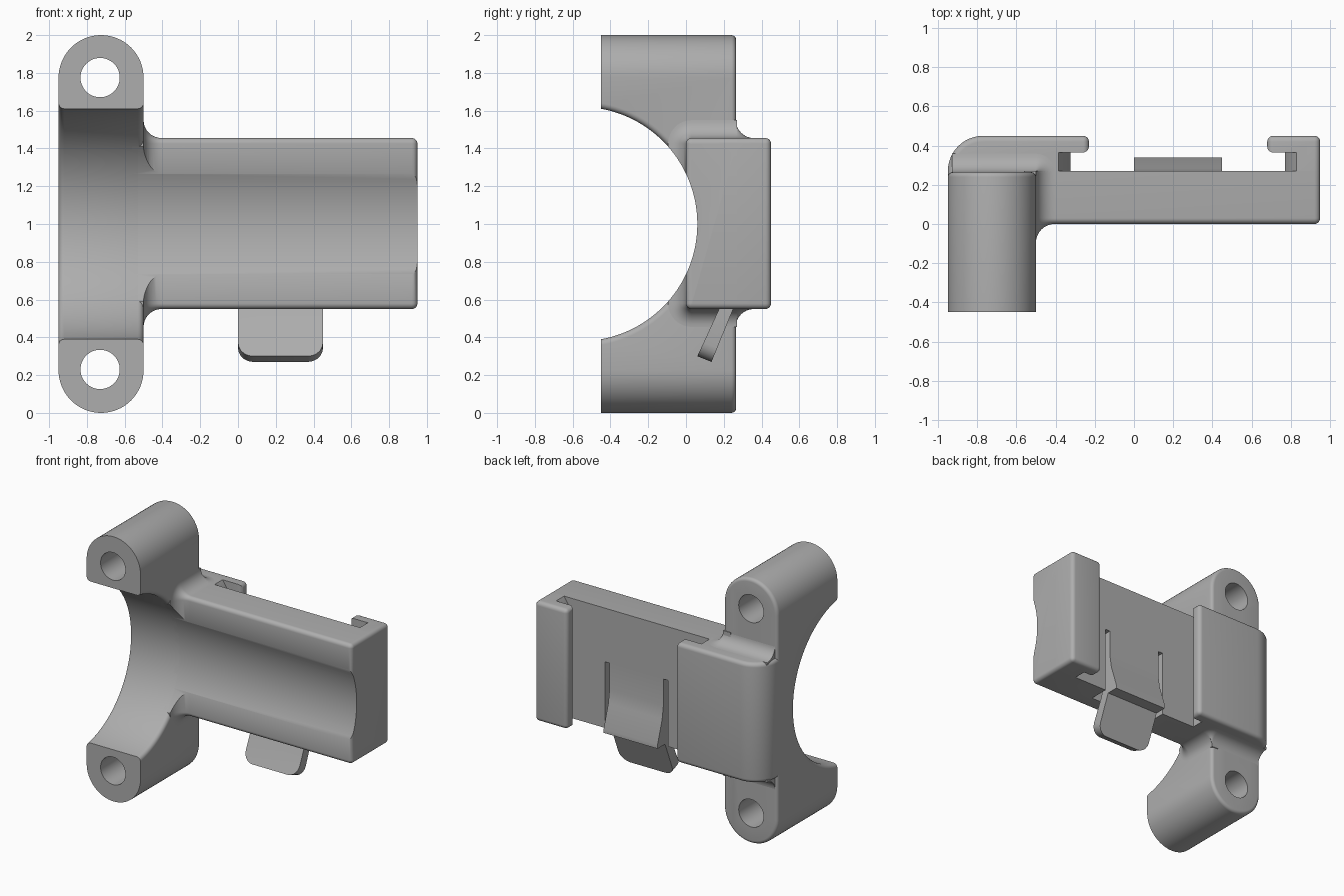
import bpy, bmesh
from math import sin, cos, pi, hypot

cube = bpy.data.objects.get("Cube")
if cube:
    bpy.data.objects.remove(cube, do_unlink=True)

grey = bpy.data.materials.new("plain grey")
grey.use_nodes = True
grey.diffuse_color = (0.42, 0.42, 0.42, 1)
grey.node_tree.nodes["Principled BSDF"].inputs["Base Color"].default_value = (0.42, 0.42, 0.42, 1)

LOW, HIGH, BACK = 0.55, 1.455, 0.27     # plate extents
SIDE_L, SIDE_R, INNER = -0.95, 0.95, -0.5
BORE_Y, BORE_R, FLARE, ROUND = -0.56, 0.62, 0.095, 0.03


def quarter(n):
    return [pi / 2 * i / n for i in range(n + 1)]


def loft(name, rings, bevel=None, width=ROUND):
    """Skin a list of equal rings, cap the ends, optionally round chosen edges."""
    bm = bmesh.new()
    loops = [[bm.verts.new(p) for p in ring] for ring in rings]
    n = len(loops[0])
    for a, b in zip(loops, loops[1:]):
        for i in range(n):
            j = (i + 1) % n
            bm.faces.new((a[i], a[j], b[j], b[i]))
    bm.faces.new(loops[0])
    bm.faces.new(loops[-1][::-1])
    bmesh.ops.remove_doubles(bm, verts=bm.verts, dist=1e-5)
    bmesh.ops.recalc_face_normals(bm, faces=bm.faces)
    if bevel:
        edges = [e for e in bm.edges if bevel(e, (e.verts[0].co + e.verts[1].co) / 2)]
        bmesh.ops.bevel(bm, geom=edges, offset=width, segments=5, profile=0.5,
                        affect='EDGES', clamp_overlap=True)
    mesh = bpy.data.meshes.new(name)
    bm.to_mesh(mesh)
    bm.free()
    mesh.materials.append(grey)
    obj = bpy.data.objects.new(name, mesh)
    bpy.context.collection.objects.link(obj)
    return obj


def prism(name, outline, axis, a, b, **kw):
    """Extrude a 2D outline along the given axis from a to b."""
    def put(p, t):
        q = list(p)
        q.insert(axis, t)
        return q
    return loft(name, [[put(p, t) for p in outline] for t in (a, b)], **kw)


def box(name, x, y, z, **kw):
    return prism(name, [(x[0], y[0]), (x[1], y[0]), (x[1], y[1]), (x[0], y[1])], 2, *z, **kw)


def circle(cx, cy, r, n):
    return [(cx + r * cos(2 * pi * i / n), cy + r * sin(2 * pi * i / n)) for i in range(n)]


def bore_ring(x, r):
    return [(x, p[0], p[1]) for p in circle(BORE_Y, 1, r, 128)]


def cut(obj, *cutters):
    for c in cutters:
        c.hide_render = True
        m = obj.modifiers.new("cut", 'BOOLEAN')
        m.object, m.operation, m.solver = c, 'DIFFERENCE', 'EXACT'
    bpy.context.view_layer.objects.active = obj
    for m in list(obj.modifiers):
        bpy.ops.object.modifier_apply(modifier=m.name)
    for c in cutters:
        bpy.data.objects.remove(c, do_unlink=True)


# Clamp block: upright stadium with rounded back edge
mid, rad = (SIDE_L + INNER) / 2, (INNER - SIDE_L) / 2
stadium = [(mid + rad * cos(pi * i / 32), 2 - rad + rad * sin(pi * i / 32)) for i in range(33)]
stadium += [(mid - rad * cos(pi * i / 32), rad - rad * sin(pi * i / 32)) for i in range(33)]
clamp = prism("clamp_block", stadium, 1, -0.45, 0.265,
              bevel=lambda e, m: m.y > 0.26, width=0.025)

# Bore with eased rims, and the two screw holes
rim = [(ROUND * (1 - sin(a)), ROUND * (1 - cos(a))) for a in quarter(5)][::-1]
profile = [(SIDE_L - 0.01, BORE_R + ROUND)]
profile += [(SIDE_L + d, BORE_R + e) for d, e in rim]
profile += [(INNER - d, BORE_R + e) for d, e in rim[::-1]]
profile += [(INNER + 0.01, BORE_R + ROUND)]
cut(clamp, loft("bore_cutter", [bore_ring(x, r) for x, r in profile]),
    *[prism("hole_cutter", circle(-0.73, z, 0.104, 48), 1, -1, 1) for z in (0.23, 1.775)])


# Plate: section grows into the clamp at one end and rounds off at the other
def plate_ring(x, d):
    r = max(0.004, ROUND + d)
    lo, hi = LOW - d, HIGH + d
    ring = [(x, BACK, lo), (x, BACK, hi)]
    ring += [(x, r - d - r * sin(a), hi - r + r * cos(a)) for a in quarter(8)]
    ring += [(x, r - d - r * cos(a), lo + r - r * sin(a)) for a in quarter(8)]
    return ring


stations = [(INNER - 0.06, FLARE)]
stations += [(INNER + FLARE * (1 - cos(a)), FLARE * (1 - sin(a))) for a in quarter(10)]
stations += [(SIDE_R - ROUND + ROUND * sin(a), -ROUND * (1 - cos(a))) for a in quarter(5)]
plate = loft("mounting_plate", [plate_ring(x, d) for x, d in stations])
cut(plate, loft("channel_cutter", [bore_ring(x, BORE_R) for x in (-0.7, 1.1)]),
    box("latch_pocket", (-0.04, 0.49), (0.12, 0.4), (LOW - 0.2, 1.05)))


# Fillets wrapping the back of the clamp, above and below the plate
def fillet_ring(x, y, ang, base, sign):
    sec = [(0, -0.02)] + [(FLARE * (1 - cos(a)), FLARE * (1 - sin(a))) for a in quarter(8)]
    sec += [(FLARE, -0.02)]
    return [(x + s * cos(ang), y + s * sin(ang), base + sign * h) for s, h in sec]


for name, base, sign in (("upper_fillet", HIGH, 1), ("lower_fillet", LOW, -1)):
    path = [(SIDE_L + 0.02, pi / 2)] + [(INNER, a) for a in quarter(8)[::-1]]
    loft(name, [fillet_ring(x, 0.264, a, base, sign) for x, a in path])

# Hooked rails on the back
LIP_Y, TOP_Y, BIG = 0.365, 0.45, 0.18


def rail(name, outer, neck, tip, corner):
    toward = 1 if tip > outer else -1

    def rounded(e, m):
        along = abs(e.verts[0].co.z - e.verts[1].co.z) > 0.1
        if along:
            return abs(m.x - tip) < 1e-3 or (len(corner) == 1 and m.y > 0.44)
        return m.y > 0.4 or abs(m.x - tip) < 1e-3 or (
            m.y > 0.25 and (m.x - outer) * toward < BIG and m.y != LIP_Y and
            abs(m.x - neck) > 1e-3) or abs(m.x - outer) < 1e-3
    outline = corner + [(tip, TOP_Y), (tip, LIP_Y), (neck, LIP_Y), (neck, 0.24), (outer, 0.24)]
    obj = prism(name, outline, 2, LOW, HIGH, bevel=rounded)
    # widened entry at the top of the groove
    wide = neck - 0.06 * toward
    cut(obj, prism("entry_cutter", [(neck + 0.02 * toward, 1.35), (neck + 0.002 * toward, 1.36),
                                    (wide, HIGH), (wide, 1.5), (neck + 0.02 * toward, 1.5)],
                   1, 0.2, LIP_Y))


rail("wide_rail", SIDE_L, -0.325, -0.23,
     [(SIDE_L + BIG * (1 - cos(a)), BACK + BIG * sin(a)) for a in quarter(12)])
rail("end_rail", SIDE_R, 0.77, 0.68, [(SIDE_R, TOP_Y)])

# Spring latch: tongue, wedge and slanted thumb tab
side = [(0.27, 1.06), (0.27, 0.85), (0.285, 0.75), (0.34, 0.58), (0.34, LOW),
        (0.25, LOW), (0.135, 0.27), (0.06, 0.3), (0.175, LOW), (0.19, 0.6), (0.19, 1.06)]
prism("spring_latch", side, 0, 0, 0.45, width=0.08,
      bevel=lambda e, m: m.z < 0.32 and abs(m.x - 0.225) > 0.2 and
      hypot(*(e.verts[0].co - e.verts[1].co).yz) < 0.1)

# Smooth shading with sharp edges kept
bpy.ops.object.select_all(action='DESELECT')
for o in bpy.context.collection.objects:
    if o.type == 'MESH' and o.data.materials and o.data.materials[0] == grey:
        o.select_set(True)
        bpy.context.view_layer.objects.active = o
bpy.ops.object.shade_smooth_by_angle(angle=0.6)
